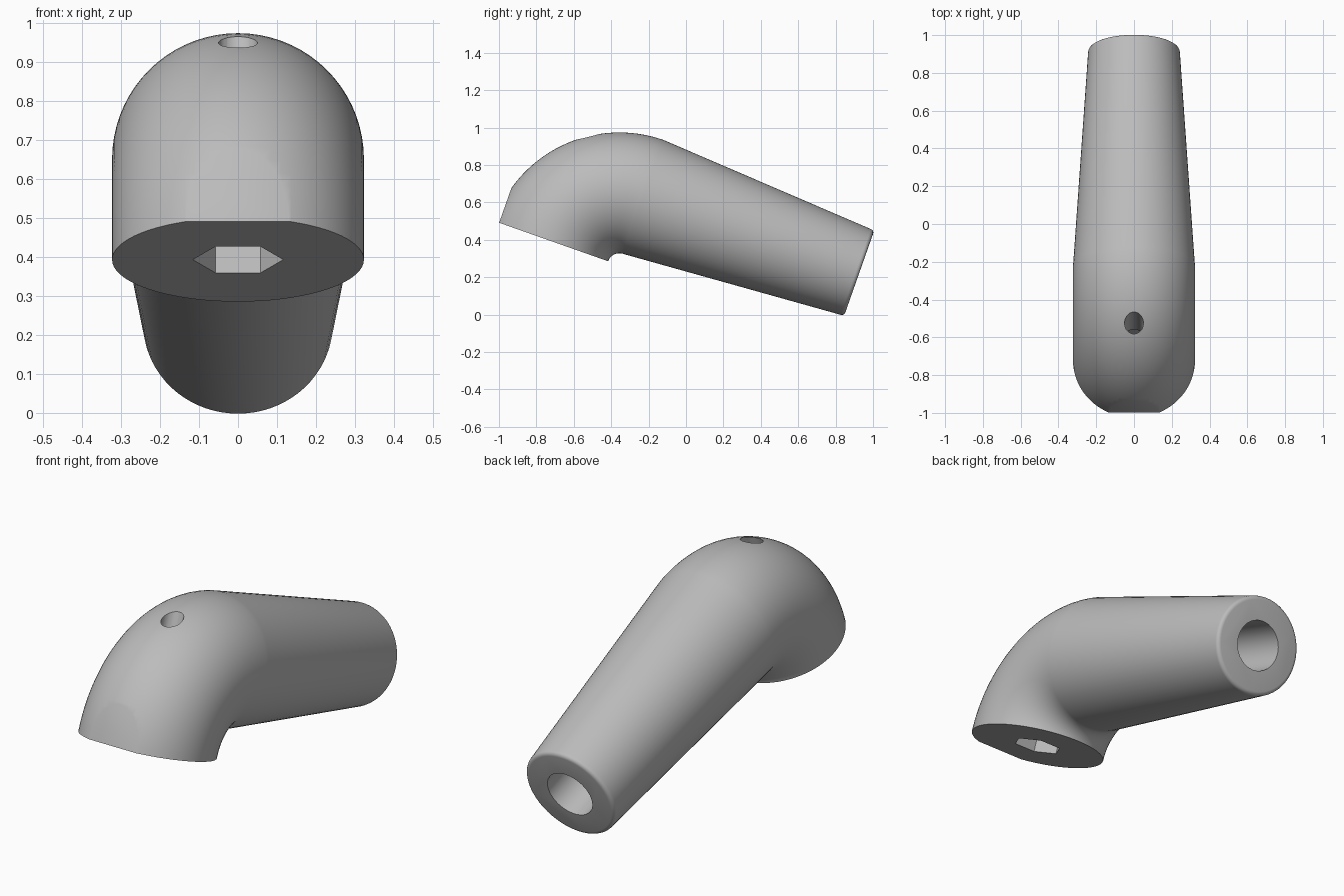
import bpy, bmesh
from math import sin, cos, pi, radians
from mathutils import Matrix, Vector

if "Cube" in bpy.data.objects:
    bpy.data.objects.remove(bpy.data.objects["Cube"], do_unlink=True)

BEND = 0.387          # bend centreline radius
RADIUS = 0.323        # tube radius at the bend
TIP = 0.243           # tube radius at the handle end
LENGTH = 1.223        # handle length
BEVEL = 0.02
SEGMENTS = 72
PLACE = Matrix.Translation((0, -0.356, 0.264)) @ Matrix.Rotation(radians(-19.45), 4, 'X')

grey = bpy.data.materials.new("grey plastic")
grey.use_nodes = True
colour = (0.5, 0.5, 0.5, 1)
grey.diffuse_color = colour
grey.node_tree.nodes["Principled BSDF"].inputs["Base Color"].default_value = colour


def make_object(name, bm):
    bmesh.ops.recalc_face_normals(bm, faces=bm.faces)
    mesh = bpy.data.meshes.new(name)
    bm.to_mesh(mesh)
    bm.free()
    mesh.materials.append(grey)
    obj = bpy.data.objects.new(name, mesh)
    bpy.context.collection.objects.link(obj)
    return obj


def rod(name, sides, radius, depth, centre, axis):
    """Prism used as a cutter, with a corner on the x axis."""
    bm = bmesh.new()
    turn = Vector((0, 0, 1)).rotation_difference(Vector(axis)).to_matrix().to_4x4()
    bmesh.ops.create_cone(bm, cap_ends=True, segments=sides, radius1=radius, radius2=radius,
                          depth=depth, matrix=Matrix.Translation(centre) @ turn)
    # put a corner on the x axis, whatever the starting angle
    if sides == 6 and max(v.co.x for v in bm.verts) < radius * 0.95:
        bmesh.ops.rotate(bm, verts=bm.verts, cent=centre,
                         matrix=Matrix.Rotation(pi / 6, 3, 'Z'))
    return make_object(name, bm)


# Rings along the quarter bend, then the tapered handle with a softened end
rings = []
steps = 32
for i in range(steps + 1):
    a = (1 - i / steps) * pi / 2
    up = Vector((0, -sin(a), cos(a)))
    rings.append((up * BEND, up, RADIUS))
up = Vector((0, 0, 1))
rings.append((Vector((0, LENGTH - BEVEL, BEND)), up, TIP))
for i in range(1, 5):
    a = i / 4 * pi / 2
    rings.append((Vector((0, LENGTH - BEVEL + BEVEL * sin(a), BEND)), up,
                  TIP - BEVEL * (1 - cos(a))))

bm = bmesh.new()
loops = []
for centre, up, r in rings:
    loops.append([bm.verts.new(centre + r * (Vector((cos(t), 0, 0)) + up * sin(t)))
                  for t in (2 * pi * k / SEGMENTS for k in range(SEGMENTS))])
for lower, upper in zip(loops, loops[1:]):
    for k in range(SEGMENTS):
        n = (k + 1) % SEGMENTS
        bm.faces.new((lower[k], lower[n], upper[n], upper[k]))
bm.faces.new(loops[0])
bm.faces.new(loops[-1])
body = make_object("bent_handle", bm)

# Cutters: flat on the nose, hexagonal pocket, bolt hole, bore in the handle end
bm = bmesh.new()
bmesh.ops.create_cube(bm, size=1, matrix=Matrix.Translation((0, -1.182, 0)))
cutters = [
    make_object("nose_flat_cutter", bm),
    rod("hex_pocket_cutter", 6, 0.116, 0.7, (0, -BEND, 0), (0, 0, 1)),
    rod("bolt_hole_cutter", 32, 0.05, 1.0, (0, -BEND, 0.6), (0, 0, 1)),
    rod("end_bore_cutter", 24, 0.123, 1.6, (0, LENGTH, BEND), (0, 1, 0)),
]
bpy.context.view_layer.objects.active = body
for cutter in cutters:
    cutter.hide_render = True
    mod = body.modifiers.new(cutter.name, 'BOOLEAN')
    mod.operation = 'DIFFERENCE'
    mod.solver = 'EXACT'
    mod.object = cutter
    bpy.ops.object.modifier_apply(modifier=mod.name)
for cutter in cutters:
    bpy.data.objects.remove(cutter, do_unlink=True)

# Tilt into place and shade
body.data.transform(PLACE)
for obj in bpy.context.selected_objects:
    obj.select_set(False)
body.select_set(True)
bpy.ops.object.shade_smooth_by_angle(angle=radians(30))
